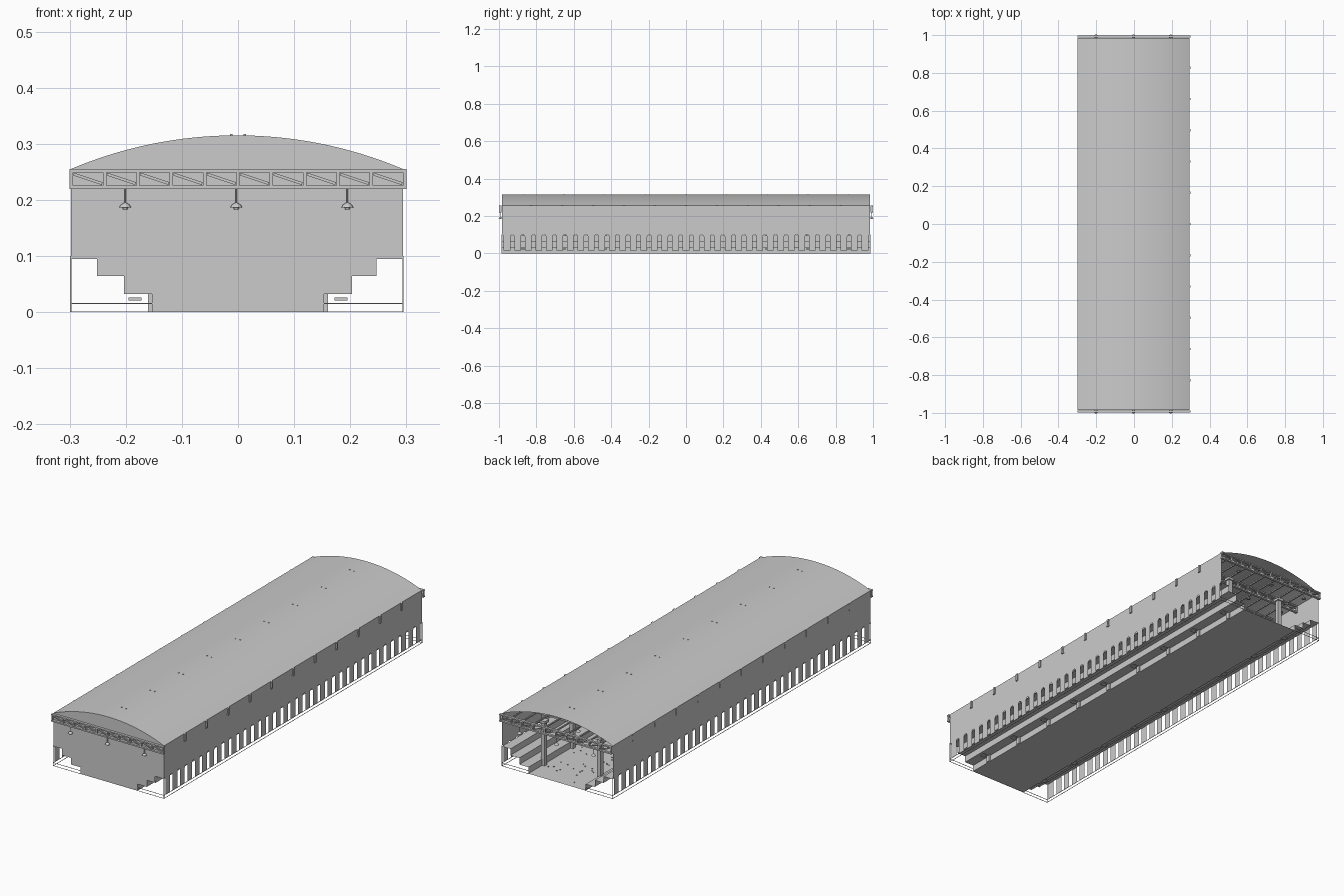
import bpy, bmesh, math, random
from mathutils import Vector

if "Cube" in bpy.data.objects:
    bpy.data.objects.remove(bpy.data.objects["Cube"])

random.seed(4)
XL, XR, YE = -0.298, 0.294, 0.985      # wall lines and end of the shell
TB, TT = 0.219, 0.255                  # truss bottom / top
CY = [-0.87 + 0.2175 * i for i in range(9)]   # column rows
TY = [-0.9925 + 1.985 / 12 * i for i in range(13)]  # truss rows


def finish(name, bm):
    me = bpy.data.meshes.new(name)
    bm.to_mesh(me)
    bm.free()
    ob = bpy.data.objects.new(name, me)
    bpy.context.collection.objects.link(ob)
    return ob


def polygon(name, pts):
    bm = bmesh.new()
    bm.faces.new([bm.verts.new(p) for p in pts])
    return finish(name, bm)


def sheet(name, profile, y0=-YE, y1=YE):
    """Sweep an open x-z profile along y."""
    bm = bmesh.new()
    rows = [[bm.verts.new((x, y, z)) for x, z in profile] for y in (y0, y1)]
    for i in range(len(profile) - 1):
        bm.faces.new((rows[0][i], rows[0][i + 1], rows[1][i + 1], rows[1][i]))
    return finish(name, bm)


def box(bm, x0, x1, y0, y1, z0, z1):
    v = [bm.verts.new((x, y, z)) for x in (x0, x1) for y in (y0, y1) for z in (z0, z1)]
    for f in ((0, 1, 3, 2), (4, 6, 7, 5), (0, 4, 5, 1), (2, 3, 7, 6), (0, 2, 6, 4), (1, 5, 7, 3)):
        bm.faces.new([v[i] for i in f])
    return v


def strut(bm, x0, z0, x1, z1, y, t=0.005, d=0.006):
    """Flat diagonal bar in the x-z plane."""
    a, b = Vector((x0, y, z0)), Vector((x1, y, z1))
    mid, vec = (a + b) / 2, b - a
    ang = math.atan2(vec.z, vec.x)
    h = vec.length / 2
    for v in box(bm, -h, h, -d / 2, d / 2, -t / 2, t / 2):
        x, z = v.co.x, v.co.z
        v.co = (mid.x + x * math.cos(ang) - z * math.sin(ang), y + v.co.y,
                mid.z + x * math.sin(ang) + z * math.cos(ang))


# Arched roof
def roof_z(x):
    half, rise = (XR - XL) / 2, 0.06
    r = (half ** 2 + rise ** 2) / (2 * rise)
    return 0.315 - r + math.sqrt(r * r - (x - (XL + XR) / 2) ** 2)


arch = [(XL + (XR - XL) * i / 32, roof_z(XL + (XR - XL) * i / 32)) for i in range(33)]
roof = sheet("arched_roof", arch)
for p in roof.data.polygons:
    p.use_smooth = True

# Stepped stands on both sides and the hall floor
for side, xo, name in ((-1, XL, "left"), (1, XR, "right")):
    s = side
    sheet(name + "_stand", [(s * .153, .001), (s * .153, .032), (s * .202, .032), (s * .202, .064),
                            (s * .249, .064), (s * .249, .095), (xo, .095)])
sheet("hall_floor", [(-.153, .001), (.153, .001)])

# Front wall follows the stands below and the roof above
low = [(XL, .095), (-.251, .095), (-.251, .064), (-.203, .064), (-.203, .032), (-.153, .032), (-.153, 0),
       (.153, 0), (.153, .032), (.203, .032), (.203, .064), (.247, .064), (.247, .095), (XR, .095)]
polygon("front_wall", [(x, -YE, z) for x, z in low + arch[::-1]])

# Side walls with a row of arched slots
N, hw, zb, zs = 35, .0105, .016, .09
step = 2 * YE / N
for x, name in ((XL, "left_wall"), (XR, "right_wall")):
    pts = []
    for i in range(N + 1):
        c = -YE + i * step
        cut = [(-hw, zb)] + [(-hw * math.cos(a), zs + hw * math.sin(a))
                             for a in [math.pi * k / 6 for k in range(7)]] + [(hw, zb)]
        if i == 0:
            cut = cut[4:]
        if i == N:
            cut = cut[:5]
        pts += [(x, c + dy, z) for dy, z in cut]
    polygon(name, pts + [(x, YE, TT), (x, -YE, TT)])

# Thin base rails and corner posts
bm = bmesh.new()
for z in (0, .0145):
    for x in (XL, XR):
        box(bm, x - .001, x + .001, -YE, YE, z, z + .0015)
    for y in (-YE, YE):
        box(bm, XL, -.153, y - .001, y + .001, z, z + .0015)
        box(bm, .153, XR, y - .001, y + .001, z, z + .0015)
for x in (XL, XR):
    for y in (-YE, YE):
        box(bm, x - .001, x + .001, y - .001, y + .001, 0, .1)
finish("base_rails", bm)

# Roof trusses
bm = bmesh.new()
for y in TY:
    box(bm, -.3, .3, y - .006, y + .006, TB, TB + .007)
    box(bm, -.3, .3, y - .006, y + .006, TT - .006, TT)
    for k in range(11):
        xc = -.297 + .0594 * k
        box(bm, xc - .003, xc + .003, y - .005, y + .005, TB + .007, TT - .006)
        if k < 10:
            strut(bm, xc + .004, TT - .009, xc + .055, TB + .010, y)
finish("roof_trusses", bm)

# Lengthwise purlins under the roof
bm = bmesh.new()
for k in range(1, 10):
    xc = -.297 + .0594 * k
    box(bm, xc - .003, xc + .003, -YE, YE, TT - .006, TT)
finish("purlins", bm)

# Columns with footings, brackets and ridge studs
bm = bmesh.new()
for y in CY:
    for s in (-1, 1):
        box(bm, s * .15 - .01, s * .15 + .01, y - .01, y + .01, .001, TB)
        box(bm, s * .15 - .016, s * .15 + .016, y - .016, y + .016, TB - .012, TB)
        box(bm, s * .172, s * .195, y - .012, y + .012, .021, .026)
    for d in (-.012, .012):
        box(bm, d - .002, d + .002, y - .002, y + .002, .308, .317)
finish("columns", bm)

# Hanging lamps, three under each truss: lathe profile
bm = bmesh.new()
prof = [(.0012, TB), (.0012, .195), (.004, .194), (.008, .191), (.011, .186), (.005, .186), (.004, .183), (.0, .183)]
for y in TY:
    for x in (-.201, -.003, .195):
        rings = [[bm.verts.new((x + r * math.cos(a), y + r * math.sin(a), z))
                  for a in [math.tau * k / 10 for k in range(10)]] for r, z in prof[:-1]]
        for r0, r1 in zip(rings, rings[1:]):
            for k in range(10):
                bm.faces.new((r0[k], r0[k - 1], r1[k - 1], r1[k]))
        bm.faces.new(rings[-1])
finish("hanging_lamps", bm)

# Small studs scattered on the floor
bm = bmesh.new()
for _ in range(150):
    x, y = random.uniform(-.13, .13), random.uniform(-.95, .95)
    box(bm, x - .002, x + .002, y - .002, y + .002, .001, .004)
finish("floor_studs", bm)
